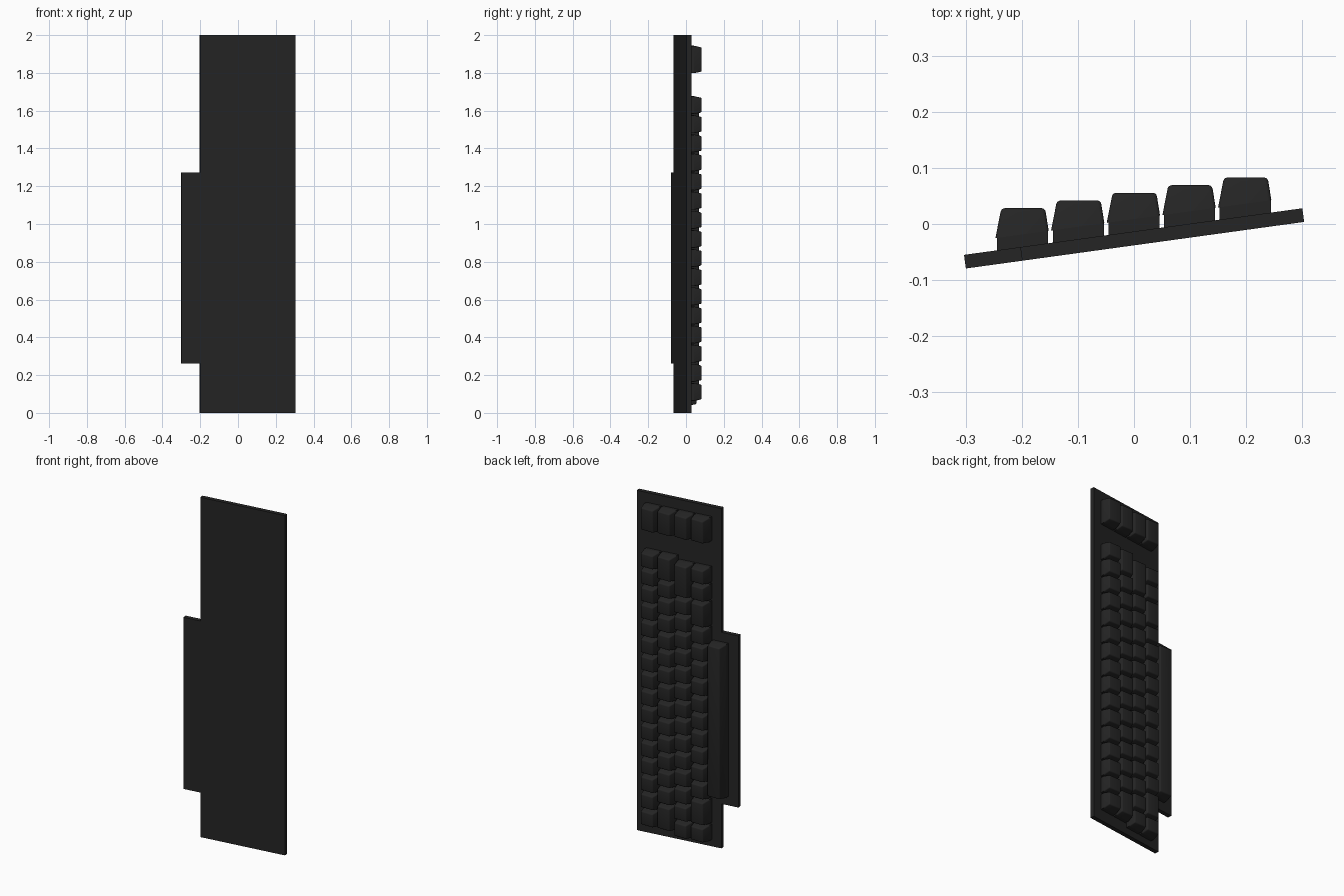
import bpy, bmesh, math

if "Cube" in bpy.data.objects:
    bpy.data.objects.remove(bpy.data.objects["Cube"], do_unlink=True)

U = 0.10125                      # one key unit along the board
ROW = 0.0992                     # row spacing across the board
TILT = math.radians(7.84)
SLOPE = math.tan(TILT)
GAP = 0.003


def make_material(name, value):
    mat = bpy.data.materials.new(name)
    mat.use_nodes = True
    color = (value, value, value, 1)
    mat.diffuse_color = color
    mat.node_tree.nodes["Principled BSDF"].inputs["Base Color"].default_value = color
    return mat


black = make_material("matte black", 0.018)


def finish(name, bm):
    bmesh.ops.recalc_face_normals(bm, faces=bm.faces)
    mesh = bpy.data.meshes.new(name)
    bm.to_mesh(mesh)
    bm.free()
    obj = bpy.data.objects.new(name, mesh)
    bpy.context.collection.objects.link(obj)
    mesh.materials.append(black)
    return obj


def surface(x):
    """Height of the tilted plate's upper face."""
    return -0.0135 + SLOPE * (x + 0.0015)


def loft(bm, rings):
    """Closed solid through matching rings of points."""
    rings = [[bm.verts.new(p) for p in ring] for ring in rings]
    n = len(rings[0])
    for a, b in zip(rings, rings[1:]):
        for i in range(n):
            j = (i + 1) % n
            bm.faces.new((a[i], a[j], b[j], b[i]))
    bm.faces.new(rings[0])
    bm.faces.new(rings[-1])
    return rings


def rect(x, z, hx, hz, height):
    return [(x + sx * hx, height(x + sx * hx), z + sz * hz)
            for sx, sz in ((-1, -1), (1, -1), (1, 1), (-1, 1))]


def add_key(name, row, z_top, units):
    """Switch housing and tapered cap whose top stays level."""
    x = -0.1995 + ROW * row
    z = z_top - units * U / 2
    half = units * U / 2 - GAP
    top = surface(x) + 0.069
    bm = bmesh.new()
    loft(bm, [rect(x + 0.001, z, 0.0455, half - 0.002, lambda v: surface(v) - 0.001),
              rect(x + 0.001, z, 0.0455, half - 0.002, lambda v: surface(v) + 0.023)])
    rings = loft(bm, [rect(x, z, 0.0475, half, lambda v: surface(v) + 0.022),
                      rect(x + 0.002, z, 0.039, half - 0.009, lambda v: top)])
    upper = set(rings[1])
    edges = [e for e in bm.edges if e.verts[0] in upper or e.verts[1] in upper]
    bmesh.ops.bevel(bm, geom=edges, offset=0.006, segments=3, profile=0.5,
                    affect='EDGES', clamp_overlap=True)
    obj = finish(name, bm)
    bpy.context.view_layer.objects.active = obj
    obj.select_set(True)
    bpy.ops.object.shade_smooth_by_angle(angle=math.radians(30))
    obj.select_set(False)


# Back plate with a projecting section beneath the long bar
half_width, step = 0.3043, -0.203
outline = [(half_width, 0), (half_width, 2), (step, 2), (step, 1.272),
           (-half_width, 1.272), (-half_width, 0.262), (step, 0.262), (step, 0)]


def plate_ring(depth):
    c, s = math.cos(TILT), math.sin(TILT)
    return [(-0.0015 + a * c + depth * s, -0.0135 + a * s - depth * c, z)
            for a, z in outline]


bm = bmesh.new()
loft(bm, [plate_ring(0.0245), plate_ring(0)])
finish("back_plate", bm)

# Key rows: row index, end of row, key widths from the top down
rows = [
    ("upper_row", 4, 1.68, [1] * 16),
    ("second_row", 3, 1.68, [1.5] + [1] * 13 + [1.5]),
    ("third_row", 2, 1.655, [2] + [1] * 14),
    ("lower_row", 1, 1.655, [1, 1, 1.5] + [1] * 10 + [1.5, 1]),
    ("long_bar", 0, 1.222, [9]),
]
for name, row, z, widths in rows:
    for i, units in enumerate(widths):
        add_key(f"{name}_key_{i + 1}", row, z, units)
        z -= units * U

# Separate group of wide keys
for row in range(1, 5):
    add_key(f"side_key_{row}", row, 1.947, 1.5)
